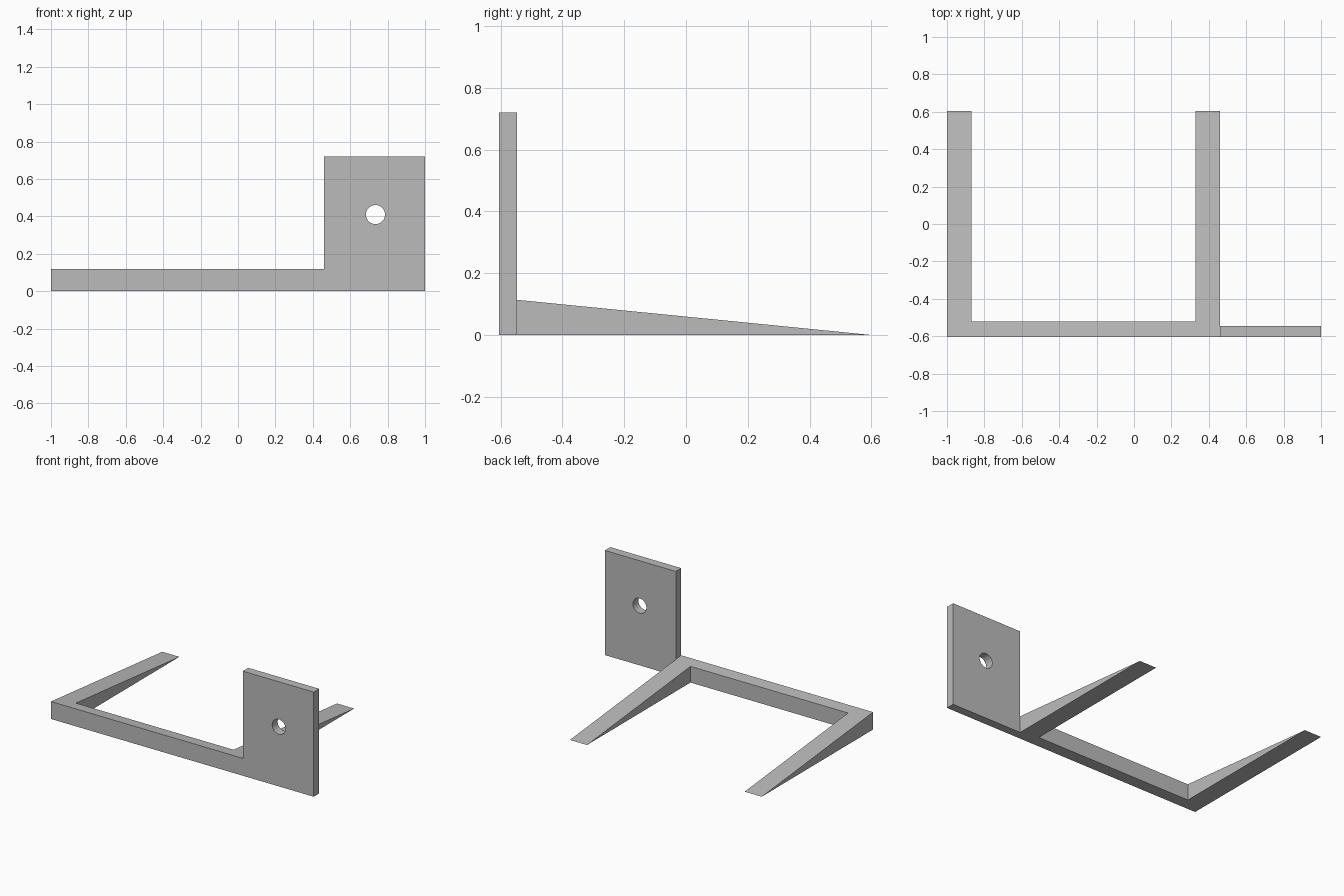
import bpy
import bmesh
from math import radians
from mathutils import Matrix, Vector

cube = bpy.data.objects.get("Cube")
if cube:
    bpy.data.objects.remove(cube, do_unlink=True)

# Overall dimensions
FRONT, BACK = -0.605, 0.605
BAR_HEIGHT = 0.12
ARM_WIDTH = 0.13
LEFT_END, JOINT, RIGHT_END = -1.0, 0.46, 1.0
BAR_BACK = -0.52
PLATE_BACK, PLATE_TOP = -0.546, 0.72

grey = bpy.data.materials.new("plain grey")
grey.use_nodes = True
colour = (0.5, 0.5, 0.5, 1.0)
grey.diffuse_color = colour
grey.node_tree.nodes["Principled BSDF"].inputs["Base Color"].default_value = colour


def make_object(name, bm):
    bmesh.ops.recalc_face_normals(bm, faces=bm.faces)
    mesh = bpy.data.meshes.new(name)
    bm.to_mesh(mesh)
    bm.free()
    mesh.materials.append(grey)
    obj = bpy.data.objects.new(name, mesh)
    bpy.context.collection.objects.link(obj)
    return obj


def prism(outline, height_at):
    """Raise a plan outline to a height that depends on y."""
    bm = bmesh.new()
    base = bm.faces.new([bm.verts.new((x, y, 0)) for x, y in outline])
    result = bmesh.ops.extrude_face_region(bm, geom=[base], use_keep_orig=True)
    for item in result["geom"]:
        if isinstance(item, bmesh.types.BMVert):
            item.co.z = height_at(item.co.y)
    bmesh.ops.remove_doubles(bm, verts=bm.verts, dist=0.0001)
    return bm


# U-shaped fork: a cross bar with two arms tapering to a thin edge at the back
inner_left, inner_right = LEFT_END + ARM_WIDTH, JOINT - ARM_WIDTH
fork_outline = [
    (LEFT_END, FRONT), (JOINT, FRONT), (JOINT, BACK), (inner_right, BACK),
    (inner_right, BAR_BACK), (inner_left, BAR_BACK),
    (inner_left, BACK), (LEFT_END, BACK),
]
make_object("tapered_fork", prism(
    fork_outline, lambda y: BAR_HEIGHT * (BACK - y) / (BACK - FRONT)))

# Upright mounting plate
plate_outline = [(JOINT, FRONT), (RIGHT_END, FRONT),
                 (RIGHT_END, PLATE_BACK), (JOINT, PLATE_BACK)]
plate = make_object("mounting_plate", prism(plate_outline, lambda y: PLATE_TOP))

# Round bolt hole through the plate
bm = bmesh.new()
bmesh.ops.create_cone(
    bm, cap_ends=True, segments=48, radius1=0.051, radius2=0.051, depth=0.4,
    matrix=Matrix.Translation(Vector((0.735, FRONT, 0.41)))
    @ Matrix.Rotation(radians(90), 4, "X"))
cutter = make_object("hole_cutter", bm)
cutter.hide_render = True

cut = plate.modifiers.new("bolt_hole", "BOOLEAN")
cut.operation = "DIFFERENCE"
cut.solver = "EXACT"
cut.object = cutter
bpy.ops.object.select_all(action="DESELECT")
plate.select_set(True)
bpy.context.view_layer.objects.active = plate
bpy.ops.object.modifier_apply(modifier=cut.name)
bpy.data.objects.remove(cutter, do_unlink=True)
bpy.ops.object.shade_smooth_by_angle(angle=radians(30))
